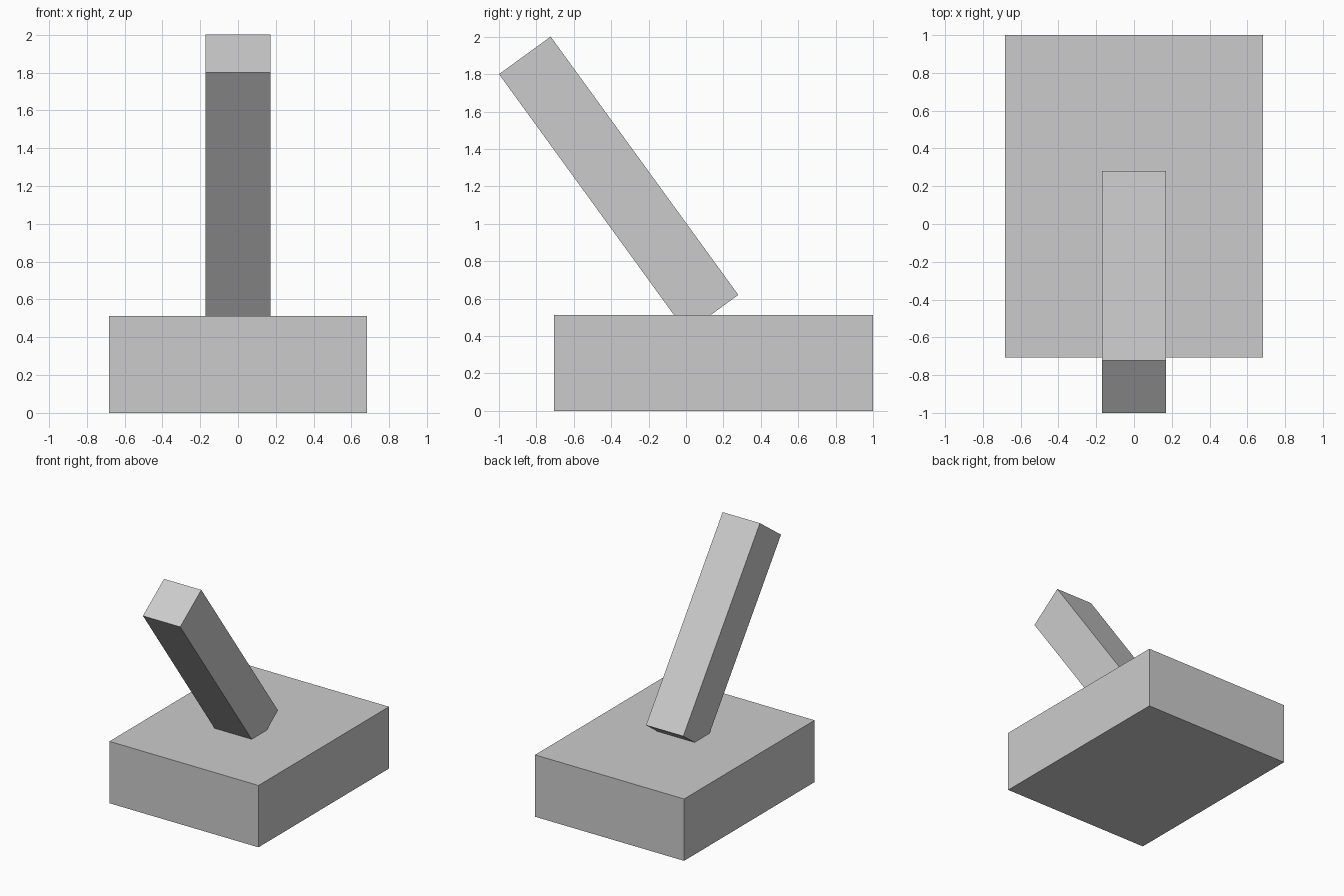
import bpy
import math

if "Cube" in bpy.data.objects:
    bpy.data.objects.remove(bpy.data.objects["Cube"])


def box(name, size, location, tilt=0.0):
    """Box with its size baked into the mesh, tilted about the x axis."""
    bpy.ops.mesh.primitive_cube_add(size=1, location=location,
                                    rotation=(tilt, 0, 0))
    obj = bpy.context.object
    obj.name = name
    obj.scale = size
    bpy.ops.object.transform_apply(location=False, rotation=False, scale=True)
    return obj


U = 0.3414  # lever thickness, the module for all sizes

# Base block resting on the ground
box("base", (4 * U, 5 * U, 1.5 * U), (0, 1 - 2.5 * U, 0.75 * U))

# Lever leaning forward, its lower end sunk into the base
box("lever", (U, U, 5 * U), (0, -0.36, 1.21), math.radians(36))
